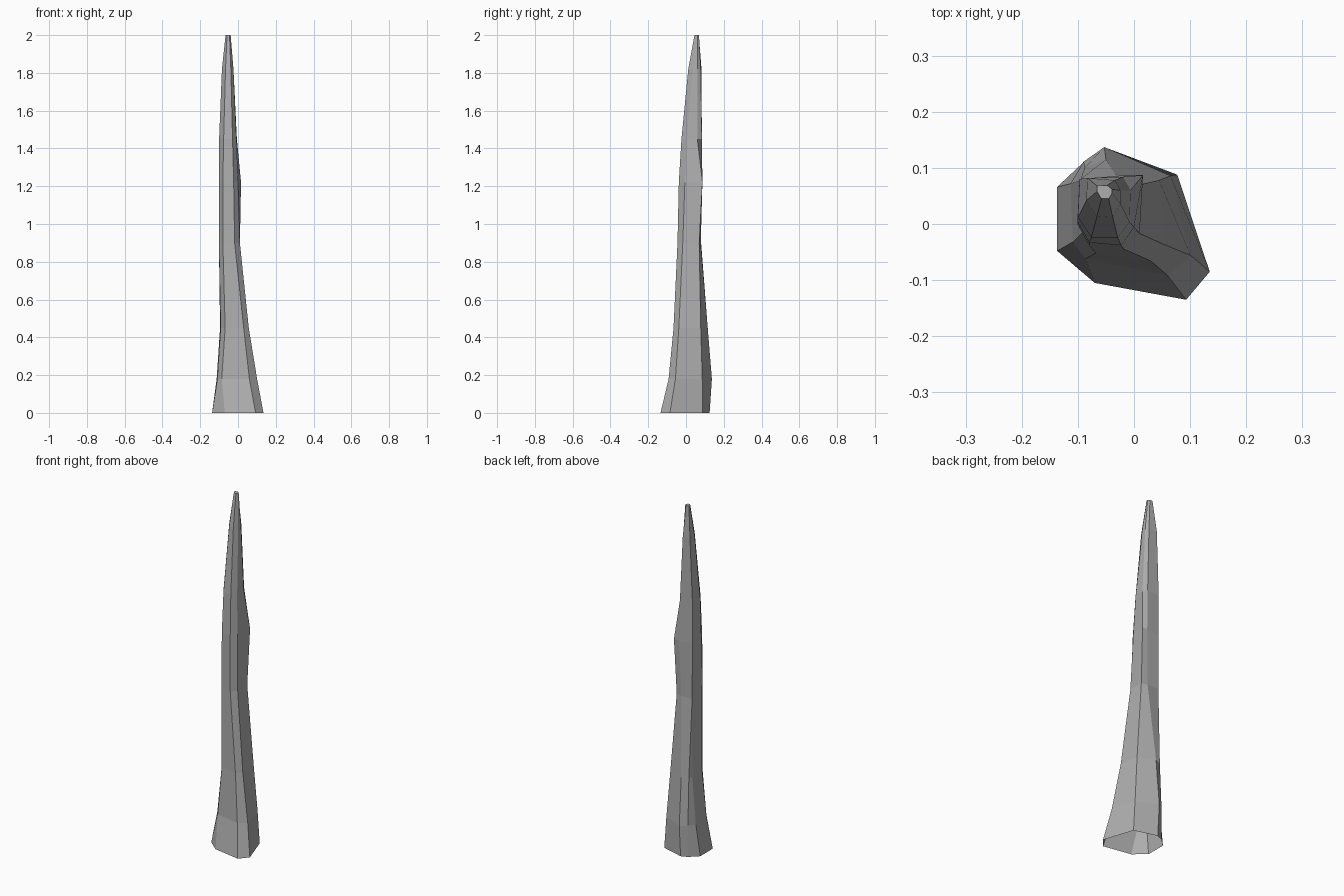
import bpy
import bmesh

default_cube = bpy.data.objects.get("Cube")
if default_cube:
    bpy.data.objects.remove(default_cube, do_unlink=True)

# Heights of the rings, from the flared foot to the blunt tip
levels = [0, .18, .45, .9, 1.22, 1.45, 1.82, 2]

# Each ridge climbs through the rings as (x, y), in thousandths of a unit
left_back = [(-137, 66), (-113, 72), (-95, 78), (-95, 80),
             (-97, 80), (-97, 80), (-83, 82), (-66, 68)]
left_front = [(-137, -48), (-109, -32), (-92, -15), (-101, 0),
              (-101, 5), (-100, 12), (-85, 42), (-66, 58)]
front_left = [(-70, -105), (-86, -62), (-68, -52), (-80, -38),
              (-80, -33), (-76, -24), (-66, 14), (-58, 45)]
front_right = [(93, -135), (60, -92), (30, -66), (-18, -45),
               (-23, -38), (-29, -24), (-38, 12), (-45, 45)]
right_front = [(135, -85), (101, -56), (57, -38), (10, -17),
               (0, -6), (-8, 4), (-24, 36), (-39, 55)]
right_back = [(77, 88), (65, 86), (45, 78), (10, 70),
              (16, 87), (-6, 60), (-24, 60), (-39, 62)]
back = [(-53, 125), (-53, 137), (-50, 115), (-25, 78),
        (-15, 87), (-20, 84), (-34, 78), (-48, 69)]
# The short back buttress fades into the left back ridge
buttress = [(-90, 110), (-90, 111), (-88, 100)] + left_back[3:]

ridges = [left_back, left_front, front_left, front_right,
          right_front, right_back, back, buttress]


def make_material(name, colour):
    material = bpy.data.materials.new(name)
    material.use_nodes = True
    material.diffuse_color = colour
    shader = material.node_tree.nodes["Principled BSDF"]
    shader.inputs["Base Color"].default_value = colour
    shader.inputs["Roughness"].default_value = 0.9
    return material


def build_spire(name, material):
    bm = bmesh.new()
    rings = []
    for index, height in enumerate(levels):
        ring = []
        for ridge in ridges:
            x, y = ridge[index]
            ring.append(bm.verts.new((x / 1000, y / 1000, height)))
        rings.append(ring)

    # Stone sides between neighbouring rings
    count = len(ridges)
    for lower, upper in zip(rings, rings[1:]):
        for i in range(count):
            j = (i + 1) % count
            bm.faces.new((lower[i], lower[j], upper[j], upper[i]))

    # Small blunt tip; the foot stays open
    bm.faces.new(rings[-1])
    bmesh.ops.remove_doubles(bm, verts=bm.verts[:], dist=0.0005)

    mesh = bpy.data.meshes.new(name)
    bm.to_mesh(mesh)
    bm.free()
    mesh.materials.append(material)
    spire = bpy.data.objects.new(name, mesh)
    bpy.context.collection.objects.link(spire)
    return spire


# Faceted rock spire
stone_grey = make_material("stone grey", (0.42, 0.42, 0.42, 1))
build_spire("rock_spire", stone_grey)
